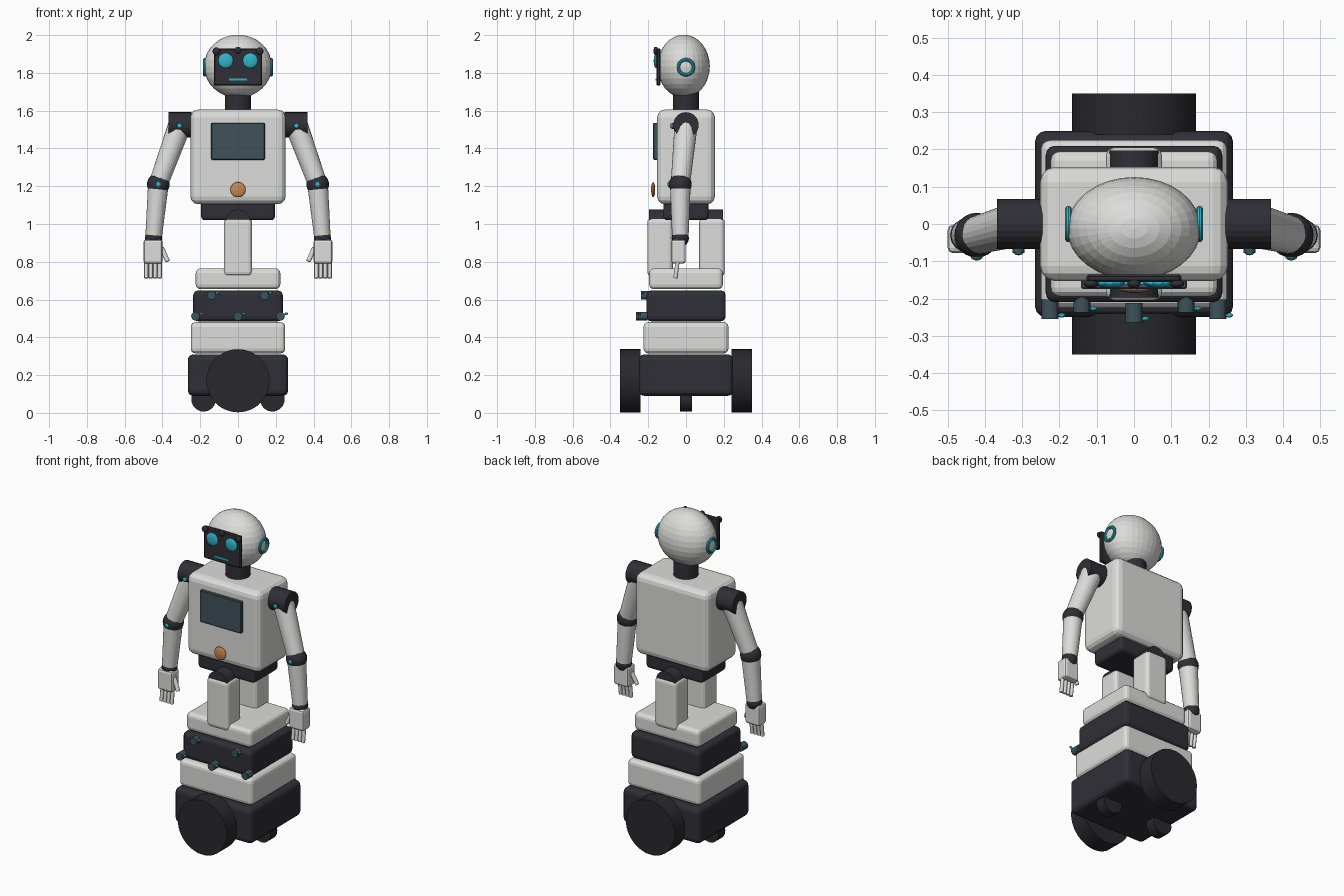
import bpy
import math
from mathutils import Vector

if "Cube" in bpy.data.objects:
    bpy.data.objects.remove(bpy.data.objects["Cube"])


def material(name, rgb):
    m = bpy.data.materials.new(name)
    m.diffuse_color = (*rgb, 1)
    m.use_nodes = True
    m.node_tree.nodes["Principled BSDF"].inputs["Base Color"].default_value = m.diffuse_color
    return m


WHITE = material("white shell", (0.72, 0.72, 0.71))
DARK = material("charcoal", (0.028, 0.028, 0.037))
BLACK = material("tyre black", (0.022, 0.022, 0.027))
TEAL = material("teal glow", (0.03, 0.46, 0.58))
SLATE = material("slate glass", (0.05, 0.085, 0.105))
ORANGE = material("orange button", (0.62, 0.24, 0.075))


def finish(name, mat, bevel=0, segments=3):
    ob = bpy.context.object
    ob.name = name
    ob.data.materials.append(mat)
    if bevel:
        mod = ob.modifiers.new("Bevel", "BEVEL")
        mod.width, mod.segments, mod.limit_method = bevel, segments, "ANGLE"
    return ob


def box(name, mat, x, y, z, bevel=0.0, segments=3):
    """Box from (min, max) ranges on each axis."""
    rng = (x, y, z)
    bpy.ops.mesh.primitive_cube_add(size=1, location=[(a + b) / 2 for a, b in rng])
    bpy.context.object.scale = [b - a for a, b in rng]
    bpy.ops.object.transform_apply(location=False, rotation=False, scale=True)
    return finish(name, mat, bevel, segments)


def rod(name, mat, p, q, r1, r2=None, sides=24, bevel=0.0):
    """Cylinder or cone between two points."""
    p, q = Vector(p), Vector(q)
    d = q - p
    bpy.ops.mesh.primitive_cone_add(vertices=sides, radius1=r1, radius2=r1 if r2 is None else r2,
                                    depth=d.length, location=(p + q) / 2)
    bpy.context.object.rotation_euler = d.to_track_quat("Z", "Y").to_euler()
    return finish(name, mat, bevel, 2)


def ball(name, mat, loc, radii, seg=24, rings=12):
    bpy.ops.mesh.primitive_uv_sphere_add(segments=seg, ring_count=rings, radius=1, location=loc)
    bpy.context.object.scale = radii if isinstance(radii, tuple) else (radii,) * 3
    return finish(name, mat)


# Base chassis and stacked body layers
box("base_chassis", DARK, (-0.266, 0.266), (-0.25, 0.25), (0.09, 0.31), 0.03)
box("lower_layer", WHITE, (-0.25, 0.25), (-0.225, 0.225), (0.315, 0.48), 0.025)
box("middle_layer", DARK, (-0.237, 0.237), (-0.21, 0.21), (0.485, 0.648), 0.025)
box("upper_layer", WHITE, (-0.224, 0.224), (-0.195, 0.195), (0.655, 0.765), 0.025)

# Drive wheels, casters, legs and hip joints
for s, side in ((-1, "front"), (1, "back")):
    rod(side + "_wheel", BLACK, (0, s * 0.24, 0.17), (0, s * 0.35, 0.17), 0.167, sides=48)
    y = sorted((s * 0.07, s * 0.205))
    box(side + "_leg", WHITE, (-0.075, 0.075), y, (0.725, 1.03), 0.022)
    rod(side + "_hip_joint", DARK, (0, s * 0.09, 1.01), (0, s * 0.197, 1.01), 0.067)
for s, side in ((-1, "left"), (1, "right")):
    rod(side + "_caster", BLACK, (s * 0.182, -0.032, 0.072), (s * 0.182, 0.032, 0.072), 0.065)

# Proximity sensors with teal tips
for i, (x, y, z) in enumerate(((-0.14, -0.225, 0.622), (0.14, -0.225, 0.622), (-0.225, -0.243, 0.512),
                               (0, -0.252, 0.512), (0.225, -0.243, 0.512))):
    rod(f"sensor_{i}", SLATE, (x, y + 0.04, z), (x, y - 0.012, z), 0.023, sides=16)
    ball(f"sensor_tip_{i}", TEAL, (x + 0.031, y - 0.002, z + 0.013), (0.01, 0.006, 0.007), 12, 6)

# Pelvis and torso
box("pelvis", DARK, (-0.195, 0.195), (-0.12, 0.12), (1.02, 1.13), 0.02)
box("torso", WHITE, (-0.252, 0.252), (-0.153, 0.153), (1.105, 1.605), 0.04)
box("chest_screen", SLATE, (-0.142, 0.142), (-0.174, -0.15), (1.34, 1.535), 0.004, 1)
ball("chest_button", ORANGE, (0, -0.174, 1.182), (0.04, 0.011, 0.04))

# Neck and head
rod("neck", DARK, (0, 0, 1.58), (0, 0, 1.72), 0.07)
ball("head", WHITE, (0, -0.012, 1.835), (0.18, 0.138, 0.167), 32, 16)
box("face_plate", DARK, (-0.127, 0.127), (-0.156, -0.135), (1.732, 1.93), 0.006, 1)
for s, side in ((-1, "left"), (1, "right")):
    ball(side + "_eye", TEAL, (s * 0.065, -0.159, 1.865), (0.04, 0.012, 0.04))
    ball(side + "_face_bolt", DARK, (s * 0.115, -0.16, 1.915), (0.02, 0.012, 0.02), 16, 8)
    bpy.ops.mesh.primitive_torus_add(major_segments=32, minor_segments=10, major_radius=0.04,
                                     minor_radius=0.009, location=(s * 0.176, 0, 1.83),
                                     rotation=(0, math.pi / 2, 0))
    finish(side + "_ear_ring", TEAL)
ball("brow_bolt", DARK, (0, -0.16, 1.92), (0.018, 0.012, 0.018), 16, 8)
box("mouth", TEAL, (-0.048, 0.048), (-0.162, -0.154), (1.76, 1.77))

# Arms, mirrored
for s, side in ((-1, "left"), (1, "right")):
    n = side + "_"
    shoulder, elbow, wrist = (s * 0.31, 0, 1.52), (s * 0.422, -0.03, 1.21), (s * 0.447, -0.03, 0.925)
    rod(n + "shoulder", DARK, (s * 0.245, 0, 1.525), (s * 0.368, 0, 1.525), 0.067)
    rod(n + "upper_arm", WHITE, shoulder, (s * 0.418, -0.029, 1.222), 0.061, 0.051)
    ball(n + "elbow", DARK, elbow, 0.06)
    rod(n + "forearm", WHITE, (s * 0.423, -0.03, 1.195), (s * 0.446, -0.03, 0.94), 0.054, 0.044)
    ball(n + "wrist", DARK, wrist, 0.046, 16, 8)
    for joint, (x, y, z) in (("shoulder", (0.31, -0.072, 1.52)), ("elbow", (0.422, -0.086, 1.21))):
        rod(n + joint + "_cap", SLATE, (s * x, y + 0.02, z), (s * x, y - 0.006, z), 0.016, sides=16)
        ball(n + joint + "_light", TEAL, (s * x, y - 0.005, z), (0.013, 0.007, 0.013), 12, 6)

    # Hand with four fingers and an inward thumb
    box(n + "palm", WHITE, sorted((s * 0.4, s * 0.5)), (-0.078, -0.002), (0.79, 0.918), 0.014, 2)
    for i in range(4):
        x = s * (0.4145 + i * 0.0237)
        rod(f"{n}finger_{i}", WHITE, (x, -0.045, 0.80), (x, -0.056, 0.713), 0.0115, sides=10, bevel=0.003)
    rod(n + "thumb", WHITE, (s * 0.405, -0.045, 0.875), (s * 0.372, -0.055, 0.802), 0.013, sides=10, bevel=0.003)
